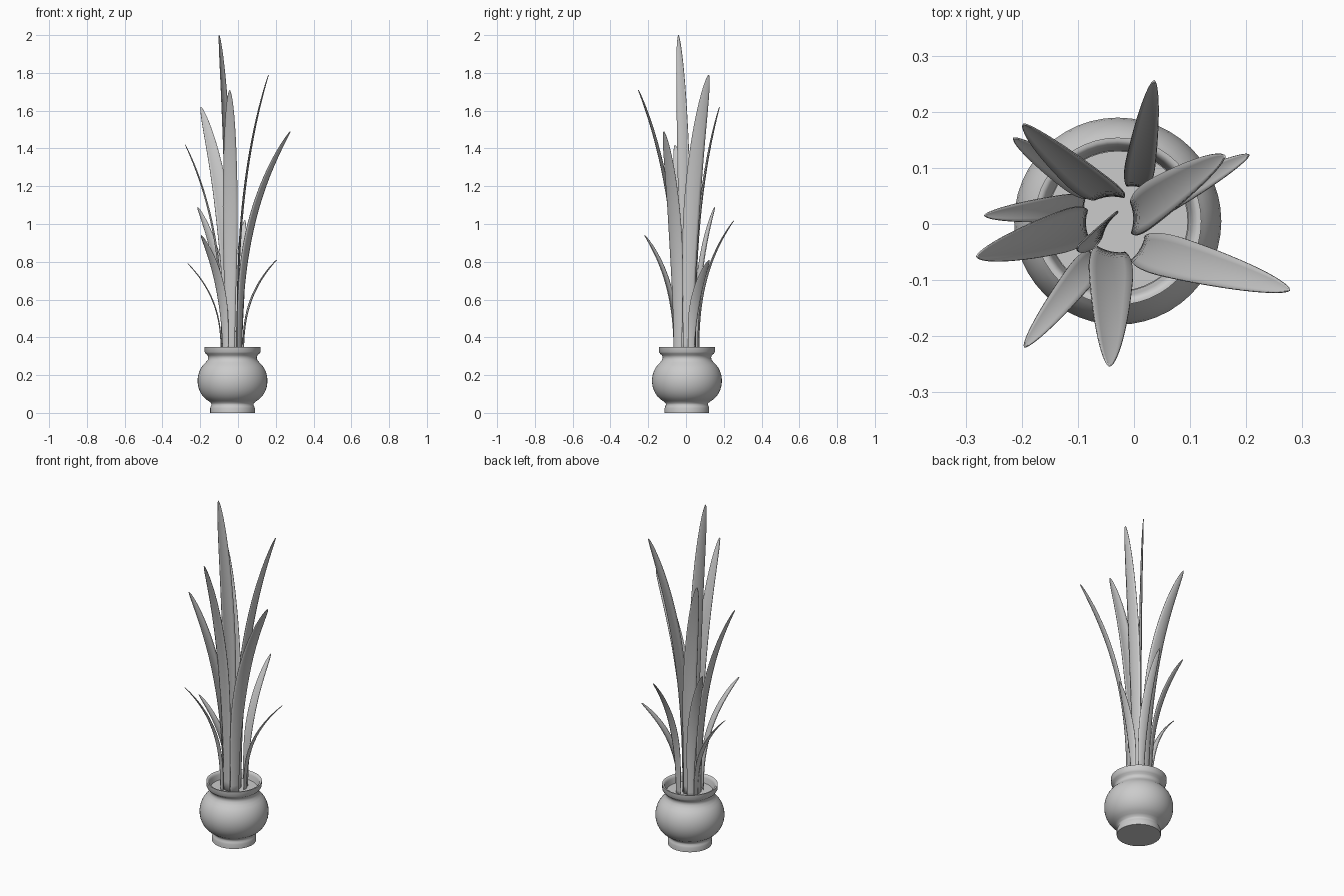
import bpy, math
from mathutils import Vector

if "Cube" in bpy.data.objects:
    bpy.data.objects.remove(bpy.data.objects["Cube"])

CX, CY = -0.029, 0.005   # pot axis


def make_object(name, verts, faces, angle=40):
    mesh = bpy.data.meshes.new(name)
    mesh.from_pydata(verts, [], faces)
    mesh.update()
    obj = bpy.data.objects.new(name, mesh)
    bpy.context.collection.objects.link(obj)
    bpy.ops.object.select_all(action='DESELECT')
    obj.select_set(True)
    bpy.context.view_layer.objects.active = obj
    bpy.ops.object.shade_smooth_by_angle(angle=math.radians(angle))
    return obj


def lathe(name, profile, n=48):
    # rings of the profile, with the first and last capped flat
    verts = [(CX + r * math.cos(2 * math.pi * k / n), CY + r * math.sin(2 * math.pi * k / n), z)
             for r, z in profile for k in range(n)]
    faces = [(i * n + k, i * n + (k + 1) % n, (i + 1) * n + (k + 1) % n, (i + 1) * n + k)
             for i in range(len(profile) - 1) for k in range(n)]
    last = (len(profile) - 1) * n
    faces.append(tuple(reversed(range(n))))
    faces.append(tuple(range(last, last + n)))
    return make_object(name, verts, faces)


# Pot: foot, round belly, flared rim, inner wall, soil level cap
pot = [(0.118, 0), (0.118, 0.025), (0.115, 0.035), (0.111, 0.043), (0.113, 0.052)]
pot += [(0.085 + 0.1 * math.cos(a), 0.17 + 0.118 * math.sin(a))
        for a in [math.radians(d) for d in range(-65, 56, 10)]]
pot += [(0.131, 0.281), (0.128, 0.293), (0.132, 0.305), (0.142, 0.313), (0.148, 0.323),
        (0.149, 0.35), (0.143, 0.35), (0.137, 0.346), (0.133, 0.335), (0.130, 0.318), (0.126, 0.303)]
lathe("pot", pot)

# Soil disc inside the rim
lathe("soil", [(0.124, 0.295), (0.125, 0.308)])


def leaf(name, base, tip, width, yaw, power=2.7, rows=32, cols=6, z0=0.29):
    # Shallow cupped blade bending outward; yaw is the heading of its width
    b, t = Vector((*base, z0)), Vector(tip)
    move = Vector((t.x - b.x, t.y - b.y, 0))
    height = t.z - z0
    side = Vector((math.cos(math.radians(yaw)), math.sin(math.radians(yaw)), 0))
    verts, faces = [], []
    for i in range(rows + 1):
        s = 1 - (1 - i / rows) ** 1.6
        centre = b + move * s ** power + Vector((0, 0, height * s))
        tangent = (move * power * s ** (power - 1) + Vector((0, 0, height))).normalized()
        normal = side.cross(tangent).normalized()
        if normal.dot(move) > 0:
            normal = -normal          # cup opens toward the middle of the plant
        g = min(s / 0.6, 1)
        w = width * (0.6 + 0.4 * g * g * (3 - 2 * g)) * max(1 - s ** 4.5, 0.0004) ** 0.58
        for j in range(cols + 1):
            u = 2 * j / cols - 1
            verts.append(centre + side * (u * w / 2) + normal * (w * 0.09 * u * u))
    m = cols + 1
    for i in range(rows):
        for j in range(cols):
            a = i * m + j
            q = (a, a + 1, a + m + 1, a + m)
            faces.append(q)
    obj = make_object(name, verts, faces, 60)
    mod = obj.modifiers.new("thickness", 'SOLIDIFY')
    mod.thickness = 0.003
    mod.offset = 0


# Leaves: base (x, y), tip (x, y, z), width, heading of width
leaves = [
    ((-0.048, 0.000), (-0.100, -0.040, 2.00), 0.078, 58),
    ((0.000, 0.012), (0.162, 0.120, 1.79), 0.090, 92),
    ((-0.042, -0.050), (-0.044, -0.253, 1.71), 0.084, -12),
    ((-0.045, 0.050), (-0.196, 0.178, 1.62), 0.086, 5),
    ((0.012, -0.045), (0.277, -0.118, 1.49), 0.082, 60),
    ((-0.087, 0.000), (-0.280, -0.058, 1.42), 0.080, 92),
    ((-0.070, 0.058), (-0.214, 0.153, 1.09), 0.058, 30),
    ((0.005, 0.068), (0.036, 0.255, 1.02), 0.056, -10),
    ((-0.068, -0.058), (-0.195, -0.219, 0.94), 0.056, -30),
    ((0.030, 0.028), (0.205, 0.123, 0.81), 0.054, 98),
    ((-0.090, 0.032), (-0.266, 0.015, 0.79), 0.050, 90),
]
for k, (base, tip, width, yaw) in enumerate(leaves):
    leaf(f"leaf_{k + 1}", base, tip, width, yaw)
